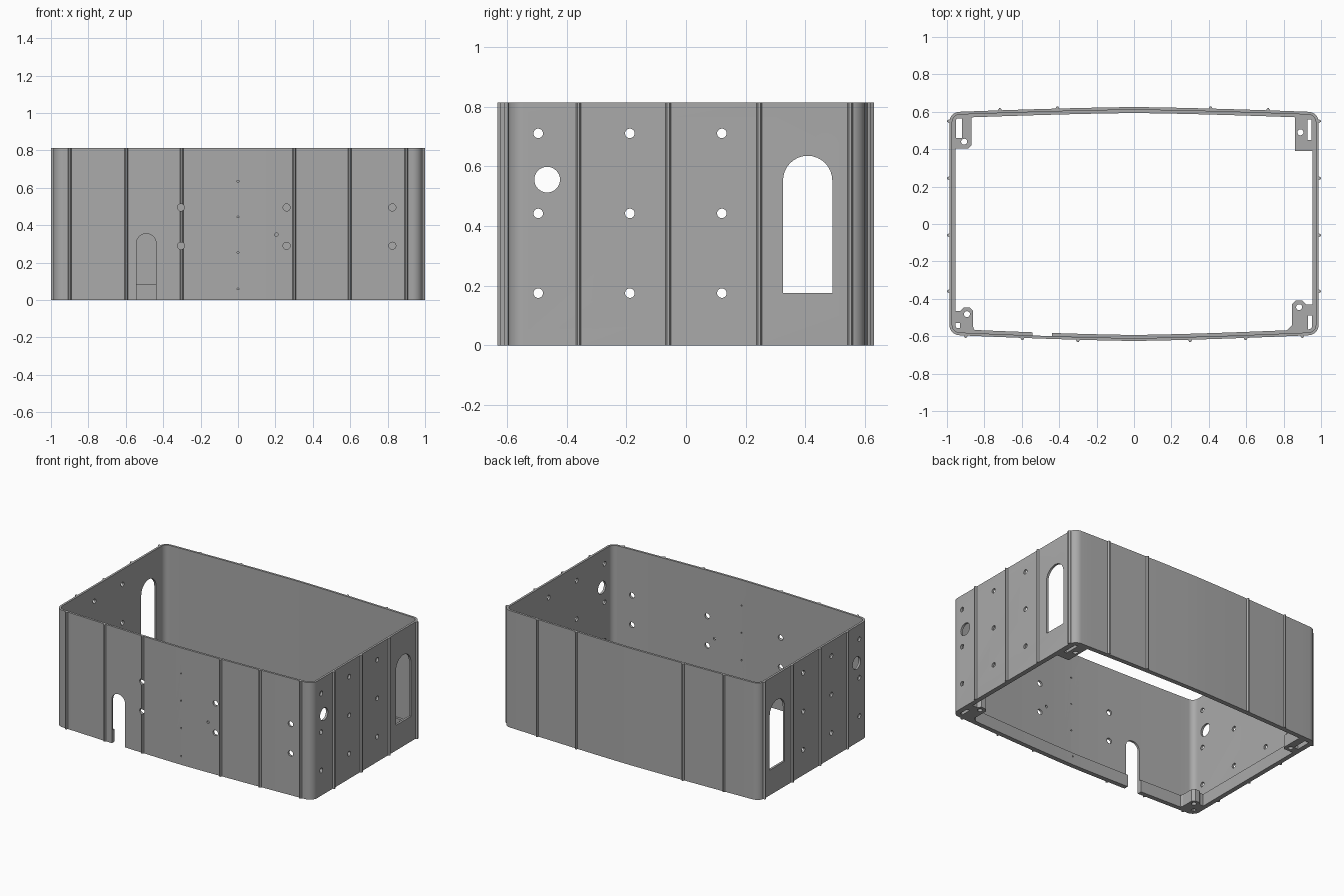
import bpy, bmesh, math
from mathutils import Matrix, Vector

if "Cube" in bpy.data.objects:
    bpy.data.objects.remove(bpy.data.objects["Cube"])

HEIGHT, LEDGE, HALF_W, RADIUS = 0.813, 0.085, 0.987, 0.055

grey = bpy.data.materials.new("grey plastic")
grey.use_nodes = True
grey.diffuse_color = (0.4, 0.4, 0.4, 1)
grey.node_tree.nodes["Principled BSDF"].inputs["Base Color"].default_value = (0.4, 0.4, 0.4, 1)


def edge_y(x, side):
    """Outer y of the bowed back (side 1) or front (side -1) wall."""
    corner, bulge = (0.6, 0.025) if side > 0 else (0.595, 0.03)
    t = min(abs(x) / (HALF_W - RADIUS), 1)
    return side * (corner + bulge * (1 - t ** 1.4))


def outline(inset):
    """Closed plan of the box, moved inward, with round corners."""
    r, cx = RADIUS - inset, HALF_W - RADIUS
    pts = []
    for side in (1, -1):
        cy = edge_y(cx, side) - side * RADIUS
        for sx in (side, -side):
            start = math.atan2(side, sx) - math.pi / 4
            for i in range(9):
                a = start + i * math.pi / 16
                pts.append((sx * cx + r * math.cos(a), cy + r * math.sin(a)))
            if sx == side:
                for i in range(1, 24):
                    x = side * cx * (1 - i / 12)
                    pts.append((x, edge_y(x, side) - side * inset))
    return pts


def finish(name, bm, smooth=False):
    bmesh.ops.recalc_face_normals(bm, faces=bm.faces)
    mesh = bpy.data.meshes.new(name)
    bm.to_mesh(mesh)
    bm.free()
    mesh.materials.append(grey)
    obj = bpy.data.objects.new(name, mesh)
    bpy.context.collection.objects.link(obj)
    return obj


def ring(name, outer, inner, height):
    """Upright band between two plans with equal point counts."""
    bm = bmesh.new()
    loops = [[bm.verts.new((x, y, z)) for x, y in pts]
             for pts, z in ((outer, 0), (outer, height), (inner, height), (inner, 0))]
    n = len(outer)
    for k in range(4):
        a, b = loops[k], loops[(k + 1) % 4]
        for i in range(n):
            j = (i + 1) % n
            bm.faces.new((a[i], a[j], b[j], b[i]))
    return finish(name, bm)


def add_prism(bm, pts, depth, matrix=Matrix()):
    """Extrude a plan along its local z."""
    low = [bm.verts.new(matrix @ Vector((x, y, 0))) for x, y in pts]
    high = [bm.verts.new(matrix @ Vector((x, y, depth))) for x, y in pts]
    bm.faces.new(low[::-1])
    bm.faces.new(high)
    for i in range(len(pts)):
        j = (i + 1) % len(pts)
        bm.faces.new((low[i], low[j], high[j], high[i]))


def circle(cx, cy, r, n=24):
    return [(cx + r * math.cos(i * math.tau / n), cy + r * math.sin(i * math.tau / n))
            for i in range(n)]


def rect(x0, x1, y0, y1):
    return [(x0, y0), (x1, y0), (x1, y1), (x0, y1)]


def arch(x0, x1, bottom, top):
    r, cx = (x1 - x0) / 2, (x0 + x1) / 2
    arc = [(cx + r * math.cos(i * math.pi / 16), top - r + r * math.sin(i * math.pi / 16))
           for i in range(17)]
    return [(x0, bottom), (x1, bottom)] + arc


def cut(objects, shapes, depth, matrix):
    bm = bmesh.new()
    for pts in shapes:
        add_prism(bm, pts, depth, matrix)
    cutter = finish("cutter", bm)
    cutter.hide_render = True
    for obj in objects:
        mod = obj.modifiers.new("cut", "BOOLEAN")
        mod.operation, mod.solver, mod.object = "DIFFERENCE", "EXACT", cutter
        bpy.context.view_layer.objects.active = obj
        bpy.ops.object.modifier_apply(modifier=mod.name)
    bpy.data.objects.remove(cutter)


# Thin outer shell and the thicker ledge round its foot
shell = ring("shell", outline(0), outline(0.015), HEIGHT)
ledge = ring("foot_ledge", outline(0.014), outline(0.032), LEDGE)

# Slim vertical ribs on all four walls
RIB = [(-0.009, -0.004), (0.009, -0.004), (0.009, 0.003), (0.004, 0.012),
       (-0.004, 0.012), (-0.009, 0.003)]


def ribs(name, places):
    bm = bmesh.new()
    for x, y, angle in places:
        turn = Matrix.Translation((x, y, 0)) @ Matrix.Rotation(angle, 4, "Z")
        add_prism(bm, RIB, HEIGHT, turn)
    return finish(name, bm)


front_ribs = ribs("front_ribs", [(s * x, edge_y(x, -1), math.pi)
                                 for x in (0.3, 0.597, 0.9) for s in (-1, 1)])
back_ribs = ribs("back_ribs", [(s * x, edge_y(x, 1), 0) for x in (0.41, 0.717) for s in (-1, 1)])
for name, s in (("left_ribs", 1), ("right_ribs", -1)):
    ribs(name, [(s * HALF_W, y, -s * math.pi / 2) for y in (-0.36, -0.06, 0.245, 0.55)])

# Side walls: arched opening, round port and a grid of screw holes
side_shapes = [arch(0.325, 0.49, 0.175, 0.635), circle(-0.465, 0.555, 0.043, 32)]
side_shapes += [circle(y, z, 0.016) for y in (-0.495, -0.188, 0.12) for z in (0.175, 0.442, 0.71)]
along_x = Matrix(((0, 0, 1, -1.2), (1, 0, 0, 0), (0, 1, 0, 0), (0, 0, 0, 1)))
cut([shell], side_shapes, 2.4, along_x)

# Front wall: arched door slot and screw holes
front_shapes = [arch(-0.543, -0.438, -0.1, 0.355), circle(0.205, 0.35, 0.009)]
front_shapes += [circle(x, z, 0.019) for x in (-0.305, 0.26, 0.825) for z in (0.29, 0.495)]
front_shapes += [circle(0, z, 0.005, 12) for z in (0.06, 0.255, 0.445, 0.635)]
along_y = Matrix(((1, 0, 0, 0), (0, 0, 1, -0.8), (0, 1, 0, 0), (0, 0, 0, 1)))
cut([shell, ledge, front_ribs], front_shapes, 0.4, along_y)

# Corner brackets: plan, screw hole centre, slot
BRACKETS = {
    "back_right_bracket": ([(-0.965, 0.58), (-0.87, 0.58), (-0.87, 0.42), (-0.885, 0.405),
                            (-0.965, 0.405)], (-0.908, 0.44), (-0.953, -0.92, 0.46, 0.565)),
    "back_left_bracket": ([(0.965, 0.58), (0.86, 0.58), (0.86, 0.39), (0.965, 0.39)],
                          (0.89, 0.49), (0.928, 0.95, 0.45, 0.56)),
    "front_right_bracket": ([(-0.965, -0.575), (-0.85, -0.575), (-0.86, -0.55), (-0.86, -0.465),
                             (-0.877, -0.447), (-0.91, -0.447), (-0.93, -0.465), (-0.965, -0.465)],
                            (-0.893, -0.482), (-0.955, -0.93, -0.555, -0.53)),
    "front_left_bracket": ([(0.965, -0.575), (0.81, -0.575), (0.845, -0.54), (0.845, -0.43),
                            (0.865, -0.41), (0.9, -0.41), (0.92, -0.43), (0.965, -0.43)],
                           (0.883, -0.445), (0.93, 0.952, -0.57, -0.49)),
}
for name, (plan, hole, slot) in BRACKETS.items():
    bm = bmesh.new()
    add_prism(bm, plan, LEDGE)
    bracket = finish(name, bm)
    cut([bracket], [circle(*hole, 0.016), rect(*slot)], 0.4, Matrix.Translation((0, 0, -0.2)))

# Smooth the rounded corners, keep hard edges crisp
bpy.ops.object.select_all(action="DESELECT")
for obj in (shell, ledge):
    obj.select_set(True)
bpy.context.view_layer.objects.active = shell
bpy.ops.object.shade_smooth_by_angle(angle=math.radians(30))
